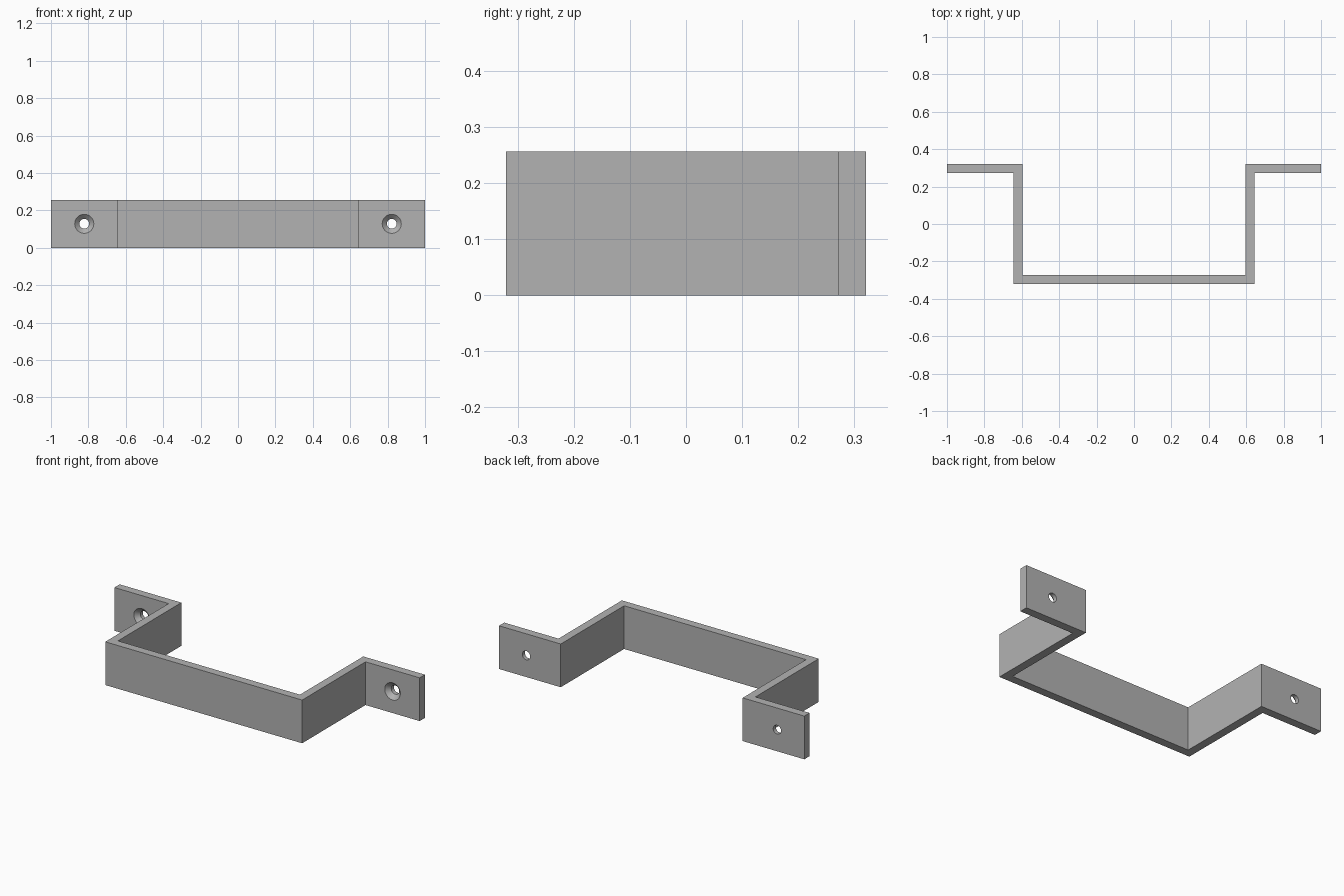
import bpy
import bmesh
import math

if "Cube" in bpy.data.objects:
    bpy.data.objects.remove(bpy.data.objects["Cube"])

HEIGHT, THICK, DEPTH = 0.256, 0.049, 0.321
OUTER_X, END_X = 0.645, 1.0
INNER_X = OUTER_X - THICK
HOLE_X, HOLE_R, SINK_R = 0.822, 0.026, 0.051
SEGMENTS = 48

grey = bpy.data.materials.new("plain grey")
grey.use_nodes = True
colour = (0.45, 0.45, 0.45, 1)
grey.diffuse_color = colour
grey.node_tree.nodes["Principled BSDF"].inputs["Base Color"].default_value = colour


def make_object(name, bm):
    bmesh.ops.recalc_face_normals(bm, faces=bm.faces)
    mesh = bpy.data.meshes.new(name)
    bm.to_mesh(mesh)
    bm.free()
    mesh.materials.append(grey)
    obj = bpy.data.objects.new(name, mesh)
    bpy.context.collection.objects.link(obj)
    return obj


# Bracket strip: half outline mirrored across x, then extruded upward
front, flange = -DEPTH, DEPTH - THICK
outside = [(OUTER_X, front), (OUTER_X, flange), (END_X, flange)]
inside = [(END_X, DEPTH), (INNER_X, DEPTH), (INNER_X, front + THICK)]
half = outside + inside
outline = half + [(-x, y) for x, y in reversed(half)]
bm = bmesh.new()
base = bm.faces.new([bm.verts.new((x, y, 0)) for x, y in outline])
raised = bmesh.ops.extrude_face_region(bm, geom=[base])["geom"]
bmesh.ops.translate(bm, vec=(0, 0, HEIGHT),
                    verts=[v for v in raised if isinstance(v, bmesh.types.BMVert)])
bracket = make_object("bracket", bm)


# Countersunk screw holes: conical mouth at the front, straight bore behind
def hole_cutter(name, x):
    margin = 0.02
    profile = [(SINK_R + margin, flange - margin),
               (HOLE_R, flange + SINK_R - HOLE_R),
               (HOLE_R, DEPTH + margin)]
    bm = bmesh.new()
    rings = []
    for radius, y in profile:
        angles = [math.tau * i / SEGMENTS for i in range(SEGMENTS)]
        rings.append([bm.verts.new((x + radius * math.cos(a), y,
                                    HEIGHT / 2 + radius * math.sin(a))) for a in angles])
    for a, b in zip(rings, rings[1:]):
        for i in range(SEGMENTS):
            j = (i + 1) % SEGMENTS
            bm.faces.new((a[i], a[j], b[j], b[i]))
    bm.faces.new(rings[0])
    bm.faces.new(rings[-1])
    cutter = make_object(name, bm)
    cutter.hide_render = True
    return cutter


bpy.context.view_layer.objects.active = bracket
for side, x in (("left", HOLE_X), ("right", -HOLE_X)):
    cutter = hole_cutter(side + "_hole_cutter", x)
    cut = bracket.modifiers.new(side + "_hole", 'BOOLEAN')
    cut.operation = 'DIFFERENCE'
    cut.solver = 'EXACT'
    cut.object = cutter
    bpy.ops.object.modifier_apply(modifier=cut.name)
    bpy.data.objects.remove(cutter)

# Smooth hole walls, crisp bracket corners
bpy.ops.object.select_all(action='DESELECT')
bracket.select_set(True)
bpy.ops.object.shade_smooth_by_angle(angle=math.radians(30))
